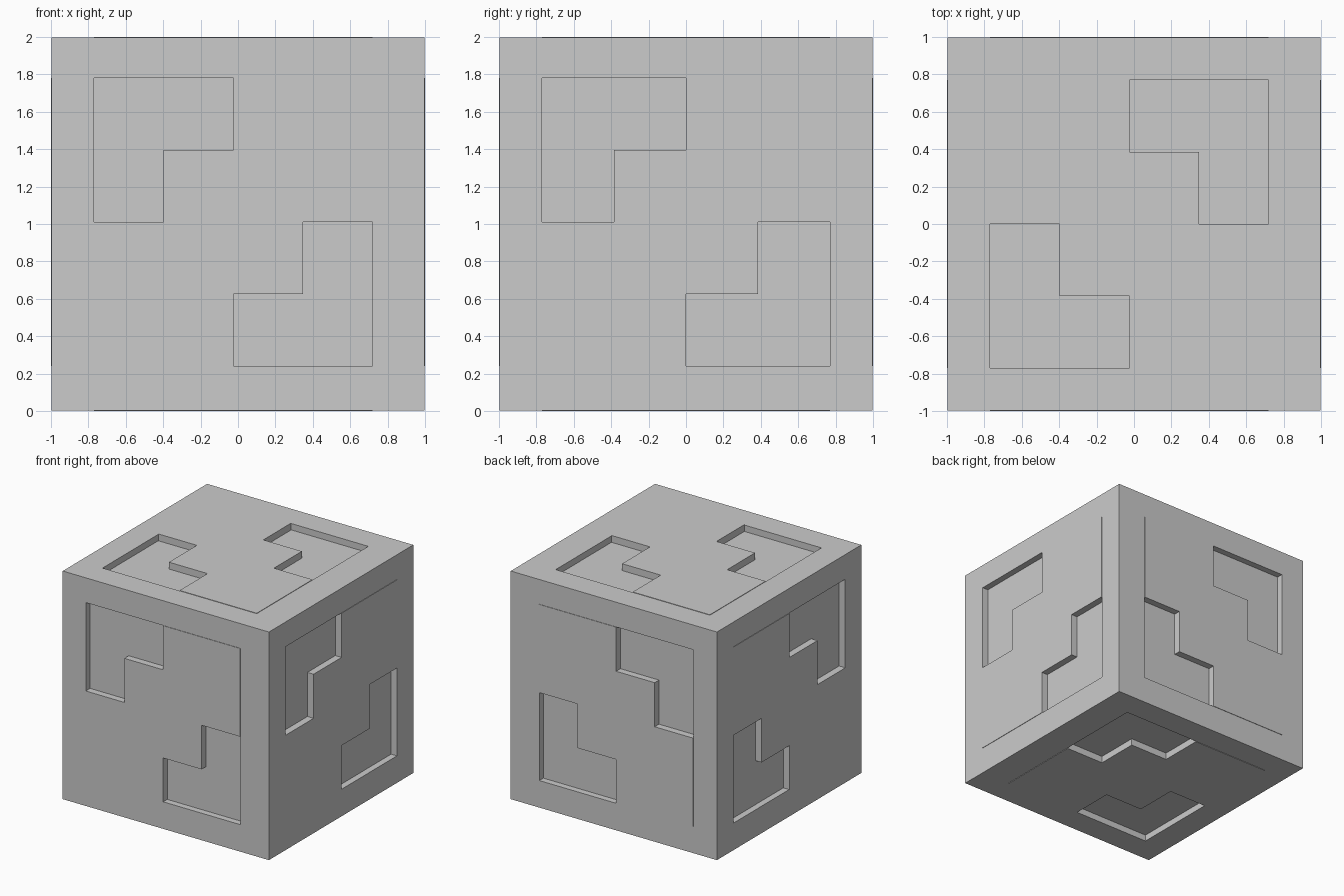
import bpy, bmesh
from mathutils import Vector

if "Cube" in bpy.data.objects:
    bpy.data.objects.remove(bpy.data.objects["Cube"])

CENTRE = Vector((-0.025, 0.0, 1.01))     # middle of the pattern
HALF = Vector((0.745, 0.77, 0.77))       # half size of the pattern
SURFACE, RAISED, FLOOR = 0.996, 1.0, 0.94  # distances from the cube centre

# Outlines in a -1..1 square: one L pocket, and the S shape left between two
L_SHAPE = [(-1, 0), (-.5, 0), (-.5, .5), (0, .5), (0, 1), (-1, 1)]
S_SHAPE = [(-1, -1), (0, -1), (0, -.5), (.5, -.5), (.5, 0), (1, 0),
           (1, 1), (0, 1), (0, .5), (-.5, .5), (-.5, 0), (-1, 0)]

# u axis, v axis, depth axis, mirror of v
FACES = [(0, 2, 1, 1), (1, 2, 0, 1), (0, 1, 2, -1)]


def prism(bm, outline, face, turn, side, near, far):
    """Extrude an outline between two distances from the cube centre."""
    u, v, w, flip = face
    rings = []
    for dist in (near, far):
        ring = []
        for a, b in outline:
            p = Vector((0, 0, 0))
            p[u] = CENTRE[u] + a * turn * HALF[u]
            p[v] = CENTRE[v] + b * turn * flip * HALF[v]
            p[w] = side * dist + (1 if w == 2 else 0)
            ring.append(bm.verts.new(p))
        rings.append(ring)
    n = len(outline)
    for ring in rings:
        bm.faces.new(ring)
    for i in range(n):
        j = (i + 1) % n
        bm.faces.new((rings[0][i], rings[0][j], rings[1][j], rings[1][i]))


def finish(name, bm):
    bmesh.ops.recalc_face_normals(bm, faces=bm.faces)
    mesh = bpy.data.meshes.new(name)
    bm.to_mesh(mesh)
    bm.free()
    obj = bpy.data.objects.new(name, mesh)
    bpy.context.collection.objects.link(obj)
    return obj


# Cube body
bm = bmesh.new()
bmesh.ops.create_cube(bm, size=2 * SURFACE)
bmesh.ops.translate(bm, verts=bm.verts, vec=(0, 0, 1))
body = finish("cube_body", bm)

# L-shaped pockets, two on every side
bm = bmesh.new()
for face in FACES:
    for side in (-1, 1):
        for turn in (-1, 1):
            prism(bm, L_SHAPE, face, turn, side, FLOOR, 1.1)
cutter = finish("pocket_cutter", bm)
cutter.hide_render = True

mod = body.modifiers.new("pockets", 'BOOLEAN')
mod.operation = 'DIFFERENCE'
mod.solver = 'EXACT'
mod.object = cutter
bpy.context.view_layer.objects.active = body
bpy.ops.object.modifier_apply(modifier=mod.name)
bpy.data.objects.remove(cutter)

# Slightly raised S-shaped panels between the pockets
bm = bmesh.new()
for face in FACES:
    for side in (-1, 1):
        prism(bm, S_SHAPE, face, 1, side, SURFACE, RAISED)
finish("raised_panels", bm)
